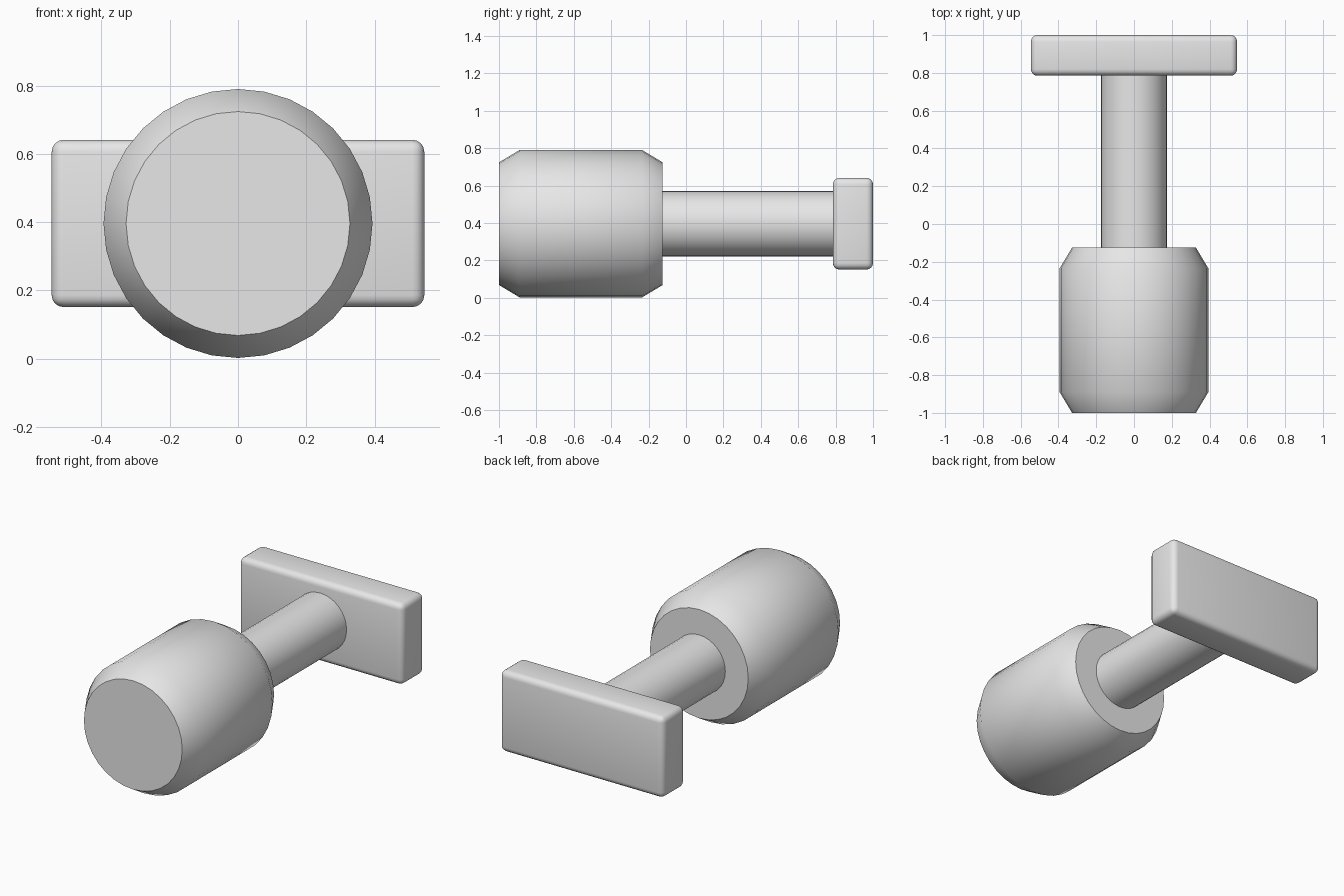
import bpy, bmesh, math

cube = bpy.data.objects.get("Cube")
if cube:
    bpy.data.objects.remove(cube, do_unlink=True)

AXIS_Z = 0.396  # height of the shared centre line

grey = bpy.data.materials.new("plain grey")
grey.use_nodes = True
colour = (0.8, 0.8, 0.8, 1)
grey.diffuse_color = colour
grey.node_tree.nodes["Principled BSDF"].inputs["Base Color"].default_value = colour


def finish(name, bm):
    bmesh.ops.recalc_face_normals(bm, faces=bm.faces)
    mesh = bpy.data.meshes.new(name)
    bm.to_mesh(mesh)
    bm.free()
    mesh.materials.append(grey)
    obj = bpy.data.objects.new(name, mesh)
    bpy.context.collection.objects.link(obj)
    bpy.ops.object.select_all(action="DESELECT")
    obj.select_set(True)
    bpy.context.view_layer.objects.active = obj
    bpy.ops.object.shade_smooth_by_angle(angle=math.radians(40))
    return obj


def turned(name, profile, sides=32):
    """Solid of (y, radius) rings around the centre line, capped at both ends."""
    bm = bmesh.new()
    rings = []
    for y, r in profile:
        angles = [math.tau * i / sides for i in range(sides)]
        rings.append([bm.verts.new((r * math.sin(a), y, AXIS_Z + r * math.cos(a)))
                      for a in angles])
    for a, b in zip(rings, rings[1:]):
        for i in range(sides):
            j = (i + 1) % sides
            bm.faces.new((a[i], a[j], b[j], b[i]))
    bm.faces.new(rings[0])
    bm.faces.new(rings[-1])
    return finish(name, bm)


# Chamfered drum at the front
turned("drum_head", [(-1, 0.328), (-0.89, 0.394), (-0.235, 0.394), (-0.125, 0.328)])

# Shaft, sunk slightly into both neighbours
turned("shaft", [(-0.15, 0.175), (0.81, 0.175)])

# Rounded rectangular plate at the back
bm = bmesh.new()
bmesh.ops.create_cube(bm, size=1)
bmesh.ops.scale(bm, vec=(1.092, 0.215, 0.49), verts=bm.verts)
bmesh.ops.translate(bm, vec=(0, 0.8925, AXIS_Z), verts=bm.verts)
bmesh.ops.bevel(bm, geom=bm.edges[:], offset=0.035, segments=4,
                profile=0.5, affect="EDGES")
finish("back_plate", bm)
